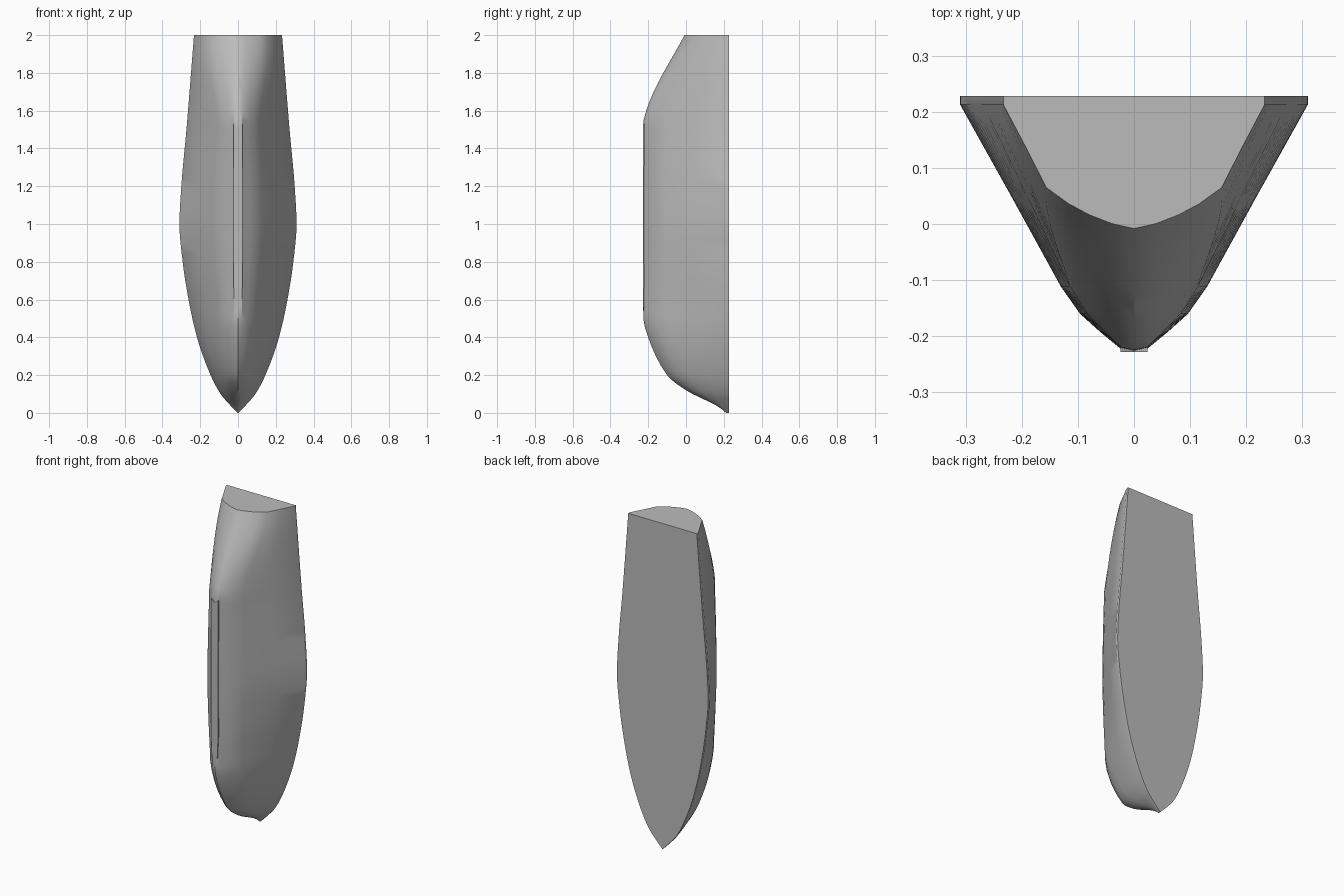
import bpy
import bmesh
import math

if "Cube" in bpy.data.objects:
    bpy.data.objects.remove(bpy.data.objects["Cube"], do_unlink=True)

DECK, LIP = 0.228, 0.015

grey = bpy.data.materials.new("hull grey")
grey.use_nodes = True
colour = (0.5, 0.5, 0.5, 1)
grey.diffuse_color = colour
grey.node_tree.nodes["Principled BSDF"].inputs["Base Color"].default_value = colour

# Half beam and keel line as (height, value)
BEAM = [(0, 0.002), (0.05, 0.05), (0.1, 0.092), (0.2, 0.145), (0.4, 0.217),
        (0.6, 0.262), (0.8, 0.293), (1, 0.31), (1.2, 0.3), (1.5, 0.273), (2, 0.233)]
KEEL = [(0, 0.212), (0.03, 0.175), (0.12, 0), (0.2, -0.1), (0.4, -0.2), (0.5, -0.226),
        (1.53, -0.226), (1.63, -0.2), (2, -0.008)]

# Half sections from sheer to keel, as fractions of beam and depth
BOW = [(1, 1), (0.8, 0.66), (0.6, 0.36), (0.45, 0.21), (0.3, 0.11), (0.15, 0.045), (0, 0)]
MID = [(1, 1), (0.7, 0.62), (0.42, 0.26), (0.31, 0.15), (0.2, 0.08), (0.08, 0.01), (0, 0)]
STERN = [(1, 1), (0.83, 0.66), (0.67, 0.33), (0.5, 0.2), (0.34, 0.11), (0.17, 0.04), (0, 0)]
SHAPES = [(0, BOW), (0.2, BOW), (0.6, MID), (1.5, MID), (2, STERN)]


def span(table, z):
    i = 0
    while i < len(table) - 2 and z > table[i + 1][0]:
        i += 1
    return i, (z - table[i][0]) / (table[i + 1][0] - table[i][0])


def curve(table, z):
    """Monotone cubic through the table."""
    i, t = span(table, z)
    slopes = [(b[1] - a[1]) / (b[0] - a[0]) for a, b in zip(table, table[1:])]

    def tangent(j):
        if j == 0 or j == len(slopes):
            return slopes[min(j, len(slopes) - 1)]
        a, b = slopes[j - 1], slopes[j]
        return 2 * a * b / (a + b) if a * b > 0 else 0

    h = table[i + 1][0] - table[i][0]
    p, q = table[i][1], table[i + 1][1]
    m, n = tangent(i) * h, tangent(i + 1) * h
    return p + m * t + (3 * (q - p) - 2 * m - n) * t**2 + (m + n - 2 * (q - p)) * t**3


def section(z):
    """Closed ring: port deck edge, keel, starboard deck edge."""
    w, k = curve(BEAM, z), curve(KEEL, z)
    i, t = span(SHAPES, z)
    t = t * t * (3 - 2 * t)
    half = [(w, DECK)]
    for a, b in zip(SHAPES[i][1], SHAPES[i + 1][1]):
        fx, fy = (u + (v - u) * t for u, v in zip(a, b))
        half.append((w * fx, k + (DECK - LIP - k) * fy))
    return half + [(-x, y) for x, y in reversed(half[:-1])]


def finish(name, bm):
    bmesh.ops.recalc_face_normals(bm, faces=bm.faces)
    mesh = bpy.data.meshes.new(name)
    bm.to_mesh(mesh)
    bm.free()
    mesh.materials.append(grey)
    obj = bpy.data.objects.new(name, mesh)
    bpy.context.collection.objects.link(obj)
    bpy.ops.object.select_all(action='DESELECT')
    obj.select_set(True)
    bpy.context.view_layer.objects.active = obj
    bpy.ops.object.shade_smooth_by_angle(angle=math.radians(28))


# Hull lofted from bow to transom, with closed deck and ends
bm = bmesh.new()
heights = [0.02 * i for i in range(20)] + [0.4 + 0.05 * i for i in range(33)]
rings = [[bm.verts.new((x, y, z)) for x, y in section(z)] for z in heights]
for low, high in zip(rings, rings[1:]):
    for j in range(len(low)):
        n = (j + 1) % len(low)
        bm.faces.new((low[j], low[n], high[n], high[j]))
bm.faces.new(rings[0])
bm.faces.new(rings[-1])
finish("hull", bm)

# Flat keel strip with pointed ends
bm = bmesh.new()
outline = [(0, 0.54), (0.018, 0.56), (0.024, 0.7), (0.024, 1.53), (0, 1.515),
           (-0.024, 1.53), (-0.024, 0.7), (-0.018, 0.56)]
face = bm.faces.new([bm.verts.new((x, -0.228, z)) for x, z in outline])
side = bmesh.ops.extrude_face_region(bm, geom=[face])["geom"]
bmesh.ops.translate(bm, vec=(0, 0.014, 0),
                    verts=[v for v in side if isinstance(v, bmesh.types.BMVert)])
finish("keel_strip", bm)
